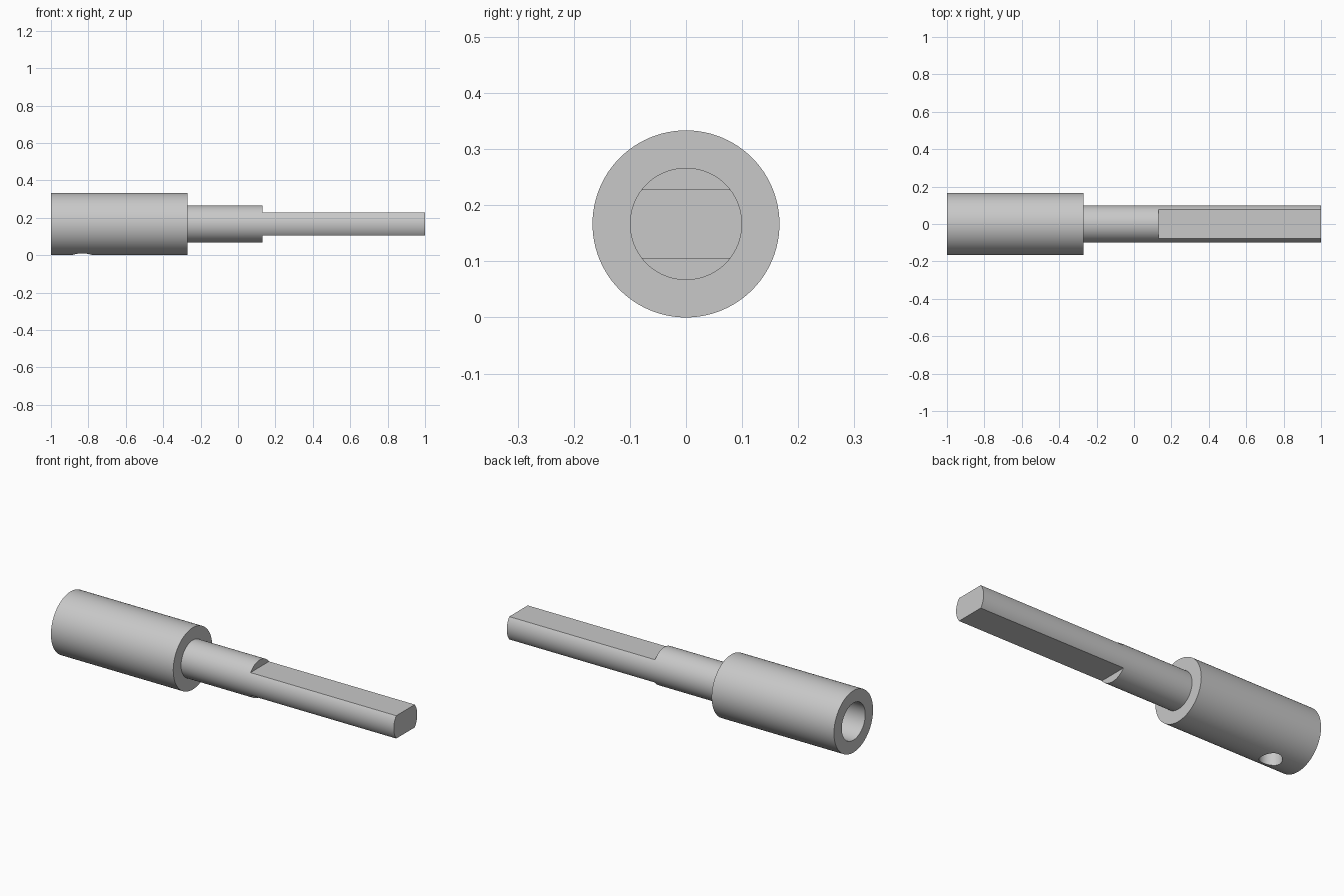
import bpy
import bmesh
from math import radians, tau
from mathutils import Matrix, Vector

if "Cube" in bpy.data.objects:
    bpy.data.objects.remove(bpy.data.objects["Cube"], do_unlink=True)

R_BODY, R_SHAFT = 1 / 6, 0.1
AXIS_Z = R_BODY
FLAT = 0.0615  # half thickness between the two flats

steel = bpy.data.materials.new("plain_grey_steel")
steel.use_nodes = True
colour = (0.58, 0.58, 0.58, 1)
steel.diffuse_color = colour
steel.node_tree.nodes["Principled BSDF"].inputs["Base Color"].default_value = colour


def add_object(name, bm):
    mesh = bpy.data.meshes.new(name)
    bmesh.ops.recalc_face_normals(bm, faces=bm.faces)
    bm.to_mesh(mesh)
    bm.free()
    mesh.materials.append(steel)
    obj = bpy.data.objects.new(name, mesh)
    bpy.context.collection.objects.link(obj)
    return obj


def lathe(name, profile, steps=96):
    """Turn a list of (x, radius) points about the long axis."""
    bm = bmesh.new()
    verts = [bm.verts.new((x, 0, AXIS_Z - r)) for x, r in profile]
    edges = [bm.edges.new(pair) for pair in zip(verts, verts[1:])]
    bmesh.ops.spin(bm, geom=verts + edges, cent=(0, 0, AXIS_Z), axis=(1, 0, 0),
                   angle=tau, steps=steps)
    bmesh.ops.remove_doubles(bm, verts=bm.verts, dist=1e-5)
    return add_object(name, bm)


def cut(target, cutter):
    cutter.hide_render = True
    mod = target.modifiers.new("cut", "BOOLEAN")
    mod.operation, mod.solver, mod.object = "DIFFERENCE", "EXACT", cutter
    bpy.context.view_layer.objects.active = target
    bpy.ops.object.modifier_apply(modifier=mod.name)
    bpy.data.objects.remove(cutter, do_unlink=True)


# Hollow socket stepping down to a solid shaft
adapter = lathe("shaft_adapter", [
    (-0.5, 0), (-0.5, R_SHAFT), (-1, R_SHAFT), (-1, R_BODY),
    (-0.27, R_BODY), (-0.27, R_SHAFT), (1, R_SHAFT), (1, 0)])

# Two opposite flats milled along the shaft
for side in (-1, 1):
    bm = bmesh.new()
    centre = Vector((0.63, 0, AXIS_Z + side * (FLAT + 0.05)))
    bmesh.ops.create_cube(bm, size=1, matrix=Matrix.Translation(centre)
                          @ Matrix.Diagonal((1, 0.4, 0.1, 1)))
    cut(adapter, add_object("flat_cutter", bm))

# Set screw hole through the underside of the socket
bm = bmesh.new()
bmesh.ops.create_cone(bm, cap_ends=True, segments=48, radius1=0.055, radius2=0.055,
                      depth=0.24, matrix=Matrix.Translation((-0.833, 0, 0.04)))
cut(adapter, add_object("screw_hole_cutter", bm))

bpy.ops.object.select_all(action="DESELECT")
adapter.select_set(True)
bpy.context.view_layer.objects.active = adapter
bpy.ops.object.shade_smooth_by_angle(angle=radians(30))
